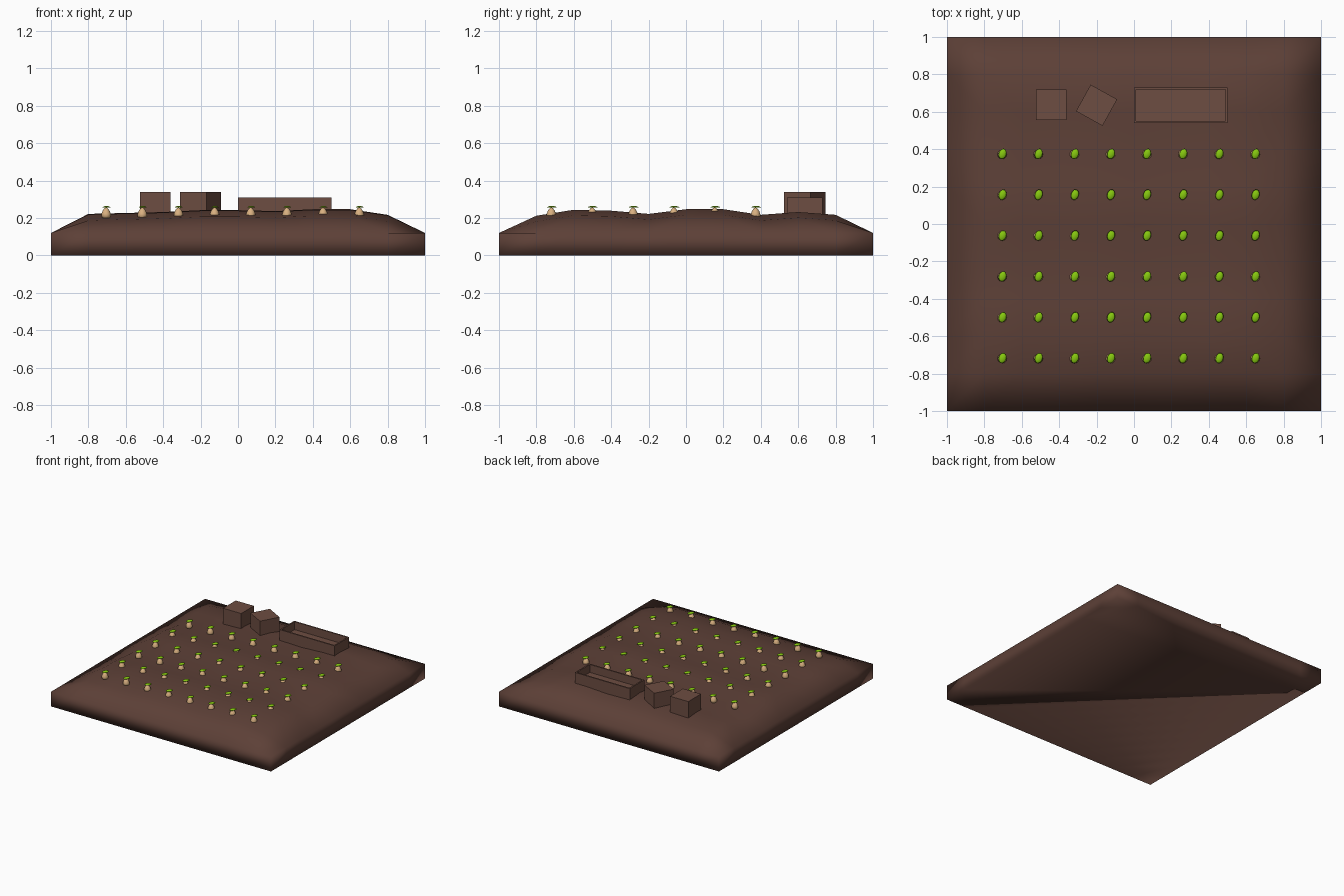
import bpy, bmesh, math
from mathutils import Matrix, Vector

if "Cube" in bpy.data.objects:
    bpy.data.objects.remove(bpy.data.objects["Cube"])


def material(name, rgb):
    m = bpy.data.materials.new(name)
    m.diffuse_color = (*rgb, 1)
    m.use_nodes = True
    m.node_tree.nodes["Principled BSDF"].inputs["Base Color"].default_value = m.diffuse_color
    return m


SOIL = material("soil", (0.109, 0.051, 0.038))
WOOD = material("wood", (0.153, 0.075, 0.054))
ROOT = material("root", (0.70, 0.44, 0.22))
LEAF = material("leaf", (0.24, 0.58, 0.005))


def make_object(name, bm, mat, smooth=False):
    bmesh.ops.recalc_face_normals(bm, faces=bm.faces)
    for f in bm.faces:
        f.smooth = smooth
    mesh = bpy.data.meshes.new(name)
    bm.to_mesh(mesh)
    bm.free()
    mesh.materials.append(mat)
    ob = bpy.data.objects.new(name, mesh)
    bpy.context.collection.objects.link(ob)
    return ob


def box_bm(lo, hi):
    lo, hi = Vector(lo), Vector(hi)
    bm = bmesh.new()
    size = hi - lo
    bmesh.ops.create_cube(bm, size=1, matrix=Matrix.Translation((lo + hi) / 2)
                          @ Matrix.Diagonal((*size, 1)))
    return bm


# Soil bed: uneven top that drops to a low rim, with straight skirt and flat base
N = 10
RISE_X = [0.205, 0.21, 0.215, 0.225, 0.225, 0.22, 0.23, 0.23, 0.20]
RISE_Y = [0.195, 0.227, 0.222, 0.205, 0.230, 0.230, 0.20, 0.215, 0.20]
bm = bmesh.new()
grid = []
for i in range(N + 1):
    col = []
    for j in range(N + 1):
        rim = i in (0, N) or j in (0, N)
        z = 0.12 if rim else RISE_X[i - 1] + RISE_Y[j - 1] - 0.213
        col.append(bm.verts.new((-1 + 0.2 * i, -1 + 0.2 * j, z)))
    grid.append(col)
for i in range(N):
    for j in range(N):
        a, b, c, d = grid[i][j], grid[i + 1][j], grid[i + 1][j + 1], grid[i][j + 1]
        if i == N - 1 and j == 0:      # flattened corner
            bm.faces.new((a, b, c))
            bm.faces.new((a, c, d))
        elif (i < N / 2) == (j < N / 2):
            bm.faces.new((a, b, c))
            bm.faces.new((a, c, d))
        else:
            bm.faces.new((a, b, d))
            bm.faces.new((b, c, d))
rim_edges = [e for e in bm.edges if e.is_boundary]
ext = bmesh.ops.extrude_edge_only(bm, edges=rim_edges)["geom"]
for v in ext:
    if isinstance(v, bmesh.types.BMVert):
        v.co.z = 0
bmesh.ops.contextual_create(bm, geom=[e for e in ext if isinstance(e, bmesh.types.BMEdge)])
make_object("soil_bed", bm, SOIL, True)

# Two crates, the second turned
make_object("crate_straight", box_bm((-0.525, 0.555, 0.175), (-0.36, 0.72, 0.34)), WOOD)
crate = make_object("crate_turned", box_bm((-0.081, -0.081, 0.175), (0.081, 0.081, 0.34)), WOOD)
crate.location = (-0.2, 0.635, 0)
crate.rotation_euler.z = math.radians(-29)

# Open trough: inset the top face and push it down
bm = box_bm((0.0, 0.54, 0.18), (0.5, 0.73, 0.31))
bm.faces.ensure_lookup_table()
bm.normal_update()
top = max(bm.faces, key=lambda f: f.calc_center_median().z)
bmesh.ops.inset_region(bm, faces=[top], thickness=0.016)
floor = bmesh.ops.extrude_discrete_faces(bm, faces=[top])["faces"][0]
for v in floor.verts:
    v.co.z = 0.245
bmesh.ops.remove_doubles(bm, verts=bm.verts, dist=0.0001)
make_object("trough", bm, WOOD)

# Vegetable root: turned egg-shaped profile (radius, z)
PROFILE = [(0.0, 0.195), (0.016, 0.198), (0.025, 0.209), (0.025, 0.222),
           (0.019, 0.238), (0.010, 0.251), (0.0, 0.257)]
bm = bmesh.new()
vs = [bm.verts.new((r, 0, z)) for r, z in PROFILE]
es = [bm.edges.new(p) for p in zip(vs, vs[1:])]
bmesh.ops.spin(bm, geom=vs + es, cent=(0, 0, 0), axis=(0, 0, 1),
               angle=2 * math.pi, steps=12, use_duplicate=False)
bmesh.ops.remove_doubles(bm, verts=bm.verts, dist=0.0001)
root = make_object("root", bm, ROOT, True)

# Leaf tuft: thin drooping oval cap
bm = bmesh.new()
bmesh.ops.create_uvsphere(bm, u_segments=12, v_segments=6, radius=1)
for v in bm.verts:
    r2 = v.co.x ** 2 + v.co.y ** 2
    v.co = Vector((v.co.x * 0.021, v.co.y * 0.029, v.co.z * 0.004 - r2 * 0.005))
bmesh.ops.transform(bm, verts=bm.verts, matrix=Matrix.Translation((0.002, 0.003, 0.261))
                    @ Matrix.Rotation(math.radians(-18), 4, "Z"))
leaf = make_object("leaf", bm, LEAF, True)

# Planting rows
for i in range(8):
    for j in range(6):
        spot = (-0.705 + 0.1933 * i, -0.72 + 0.2184 * j, 0)
        for part in (root, leaf):
            ob = part
            if i or j:
                ob = part.copy()
                ob.name = f"{part.name}_{i}_{j}"
                bpy.context.collection.objects.link(ob)
            ob.location = spot
